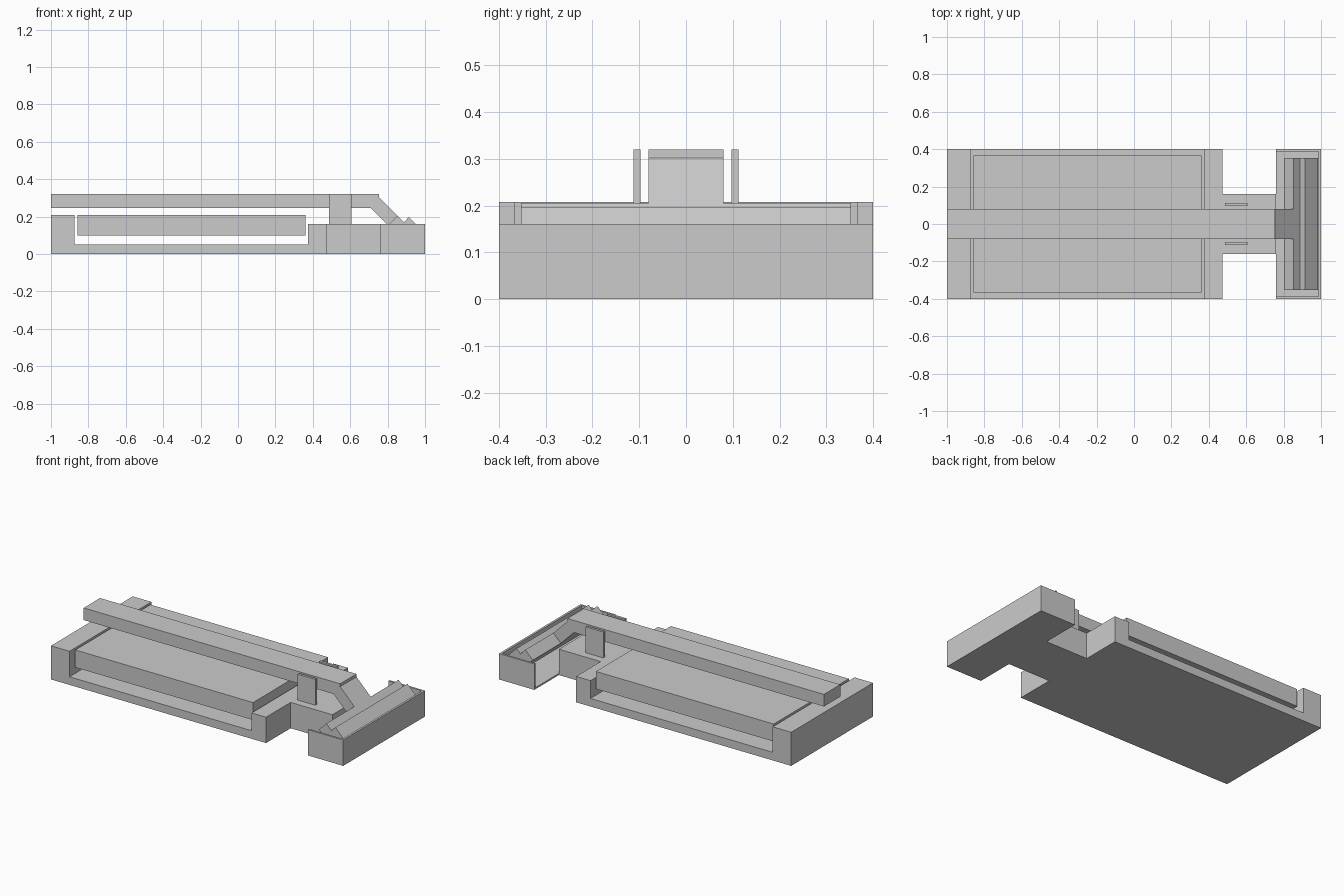
import bpy, bmesh

if "Cube" in bpy.data.objects:
    bpy.data.objects.remove(bpy.data.objects["Cube"])


def profile(name, pts, half_width):
    """Extrude an (x, z) outline along y, from -half_width to +half_width."""
    bm = bmesh.new()
    face = bm.faces.new([bm.verts.new((x, -half_width, z)) for x, z in pts])
    ext = bmesh.ops.extrude_face_region(bm, geom=[face])
    verts = [g for g in ext["geom"] if isinstance(g, bmesh.types.BMVert)]
    bmesh.ops.translate(bm, verts=verts, vec=(0, 2 * half_width, 0))
    bmesh.ops.recalc_face_normals(bm, faces=bm.faces)
    mesh = bpy.data.meshes.new(name)
    bm.to_mesh(mesh)
    bm.free()
    ob = bpy.data.objects.new(name, mesh)
    bpy.context.collection.objects.link(ob)
    return ob


def box(name, x0, x1, y0, y1, z0, z1):
    ob = profile(name, [(x0, z0), (x1, z0), (x1, z1), (x0, z1)], (y1 - y0) / 2)
    ob.location.y = (y0 + y1) / 2
    return ob


# Base cradle, open at front and back
profile("base_cradle", [(-1, 0), (0.472, 0), (0.472, 0.16), (0.373, 0.16), (0.373, 0.05),
                        (-0.873, 0.05), (-0.873, 0.208), (-1, 0.208)], 0.4)

# Floating slab and neck
box("slab", -0.857, 0.36, -0.367, 0.367, 0.1, 0.208)
box("neck", 0.472, 0.758, -0.16, 0.16, 0, 0.16)

# Tray: floor with end wall, open toward the neck, plus thin side walls
profile("tray_floor", [(0.758, 0), (1, 0), (1, 0.16), (0.987, 0.16),
                       (0.987, 0.01), (0.758, 0.01)], 0.4)
for side, label in ((-1, "front"), (1, "back")):
    y = sorted((side * 0.388, side * 0.4))
    box(f"tray_wall_{label}", 0.758, 0.987, *y, 0.01, 0.16)
    # Pivot plates beside the arm
    y = sorted((side * 0.097, side * 0.112))
    box(f"pivot_plate_{label}", 0.487, 0.608, *y, 0.16, 0.32)

# Lever arm with its angled end
profile("lever_arm", [(-1, 0.245), (0.71, 0.245), (0.801, 0.154), (0.852, 0.205),
                      (0.755, 0.302), (0.755, 0.32), (-1, 0.32)], 0.08)

# Wide stepped striker head, tilted 45 degrees
profile("striker_head", [(0.801, 0.154), (0.852, 0.205), (0.887, 0.17), (0.913, 0.197),
                         (0.985, 0.125), (0.908, 0.047)], 0.353)
